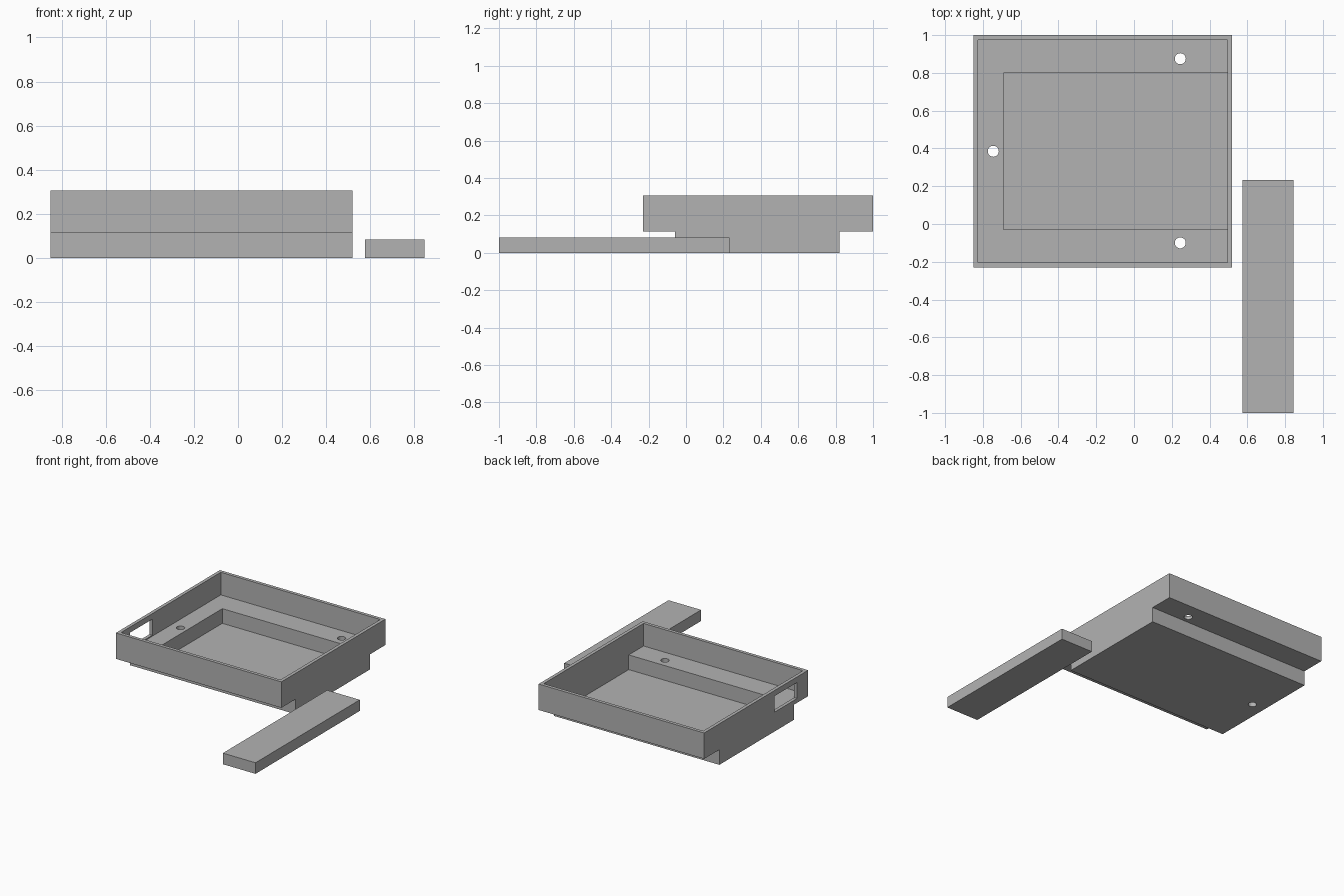
import bpy
import bmesh
import math
from mathutils import Matrix

if "Cube" in bpy.data.objects:
    bpy.data.objects.remove(bpy.data.objects["Cube"])

grey = bpy.data.materials.new("plain_grey")
grey.diffuse_color = (0.45, 0.45, 0.45, 1)
grey.use_nodes = True
grey.node_tree.nodes["Principled BSDF"].inputs["Base Color"].default_value = grey.diffuse_color


def add_object(name, bm):
    bmesh.ops.recalc_face_normals(bm, faces=bm.faces)
    mesh = bpy.data.meshes.new(name)
    bm.to_mesh(mesh)
    bm.free()
    mesh.materials.append(grey)
    obj = bpy.data.objects.new(name, mesh)
    bpy.context.collection.objects.link(obj)
    return obj


def box(name, x, y, z):
    bm = bmesh.new()
    size = [b - a for a, b in (x, y, z)]
    mid = [(a + b) / 2 for a, b in (x, y, z)]
    bmesh.ops.create_cube(bm, size=1, matrix=Matrix.Translation(mid) @ Matrix.Diagonal((*size, 1)))
    return add_object(name, bm)


def rod(name, x, y, r):
    bm = bmesh.new()
    bmesh.ops.create_cone(bm, cap_ends=True, segments=32, radius1=r, radius2=r, depth=1,
                          matrix=Matrix.Translation((x, y, 0.1)))
    return add_object(name, bm)


def cut(target, cutter):
    cutter.hide_render = True
    mod = target.modifiers.new("cut", 'BOOLEAN')
    mod.operation = 'DIFFERENCE'
    mod.solver = 'EXACT'
    mod.object = cutter
    bpy.context.view_layer.objects.active = target
    bpy.ops.object.modifier_apply(modifier=mod.name)
    bpy.data.objects.remove(cutter)


# Tray body: stepped cross-section extruded from left to right
X0, X1 = -0.85, 0.52
profile = [(-0.06, 0), (0.82, 0), (0.82, 0.113), (1.0, 0.113),
           (1.0, 0.307), (-0.23, 0.307), (-0.23, 0.113), (-0.06, 0.113)]
bm = bmesh.new()
face = bm.faces.new([bm.verts.new((X0, y, z)) for y, z in profile])
ext = bmesh.ops.extrude_face_region(bm, geom=[face])
bmesh.ops.translate(bm, vec=(X1 - X0, 0, 0),
                    verts=[v for v in ext["geom"] if isinstance(v, bmesh.types.BMVert)])
tray = add_object("tray", bm)

# Wide upper recess and deeper lower recess
cut(tray, box("upper_recess", (-0.825, 0.495), (-0.205, 0.975), (0.138, 0.5)))
cut(tray, box("lower_recess", (-0.69, 0.495), (-0.03, 0.80), (0.028, 0.3)))

# Opening in the left wall
cut(tray, box("wall_opening", (-0.95, -0.78), (-0.10, 0.165), (0.145, 0.265)))

# Screw holes through the ledge
for hx, hy in ((0.245, 0.875), (0.245, -0.10), (-0.745, 0.385)):
    cut(tray, rod("screw_hole", hx, hy, 0.029))

# Separate flat bar beside the tray
box("bar", (0.575, 0.845), (-1.0, 0.233), (0, 0.083))
